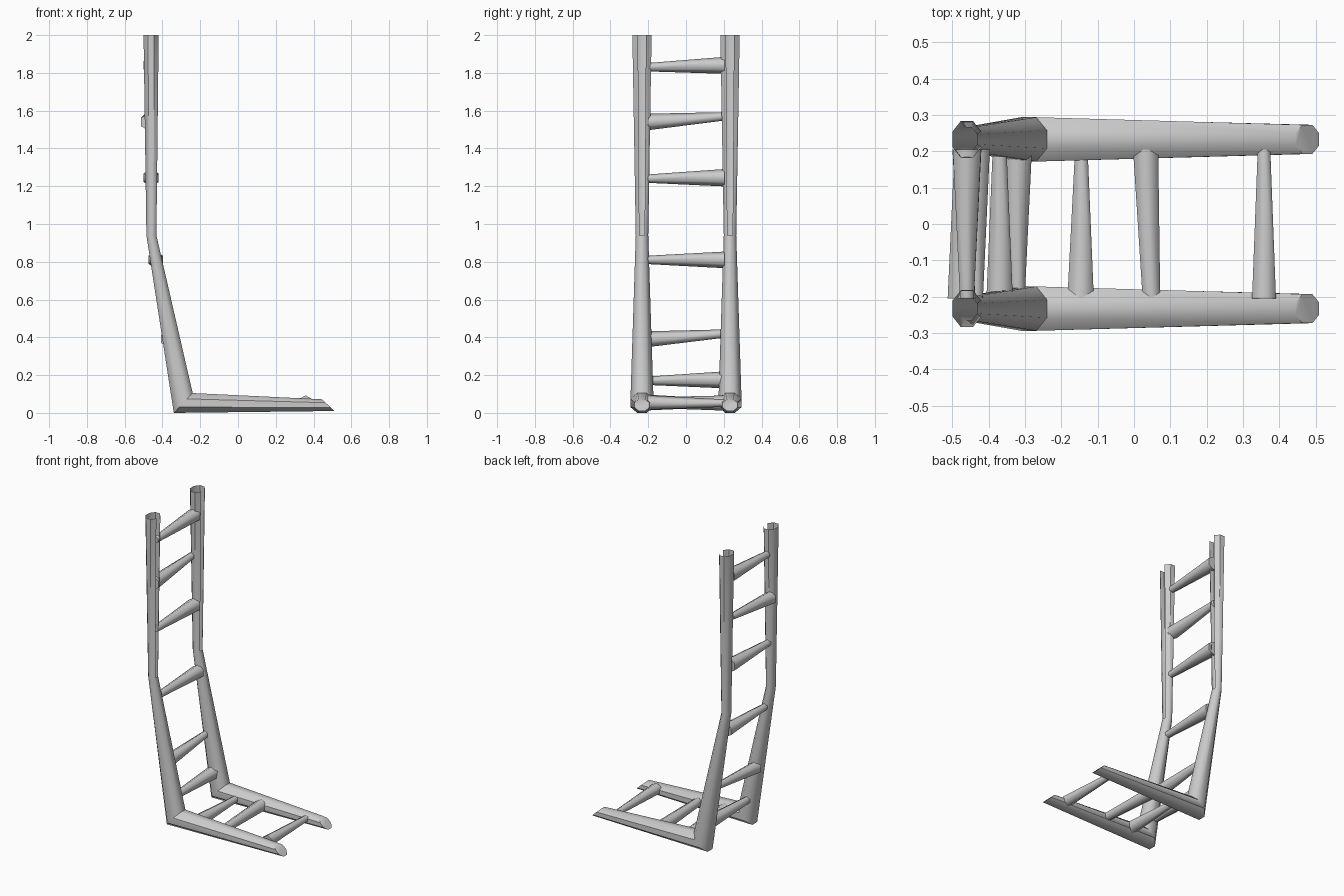
import bpy, bmesh
from math import cos, sin, pi

if "Cube" in bpy.data.objects:
    bpy.data.objects.remove(bpy.data.objects["Cube"])


def finish(name, bm, angle):
    bmesh.ops.recalc_face_normals(bm, faces=bm.faces)
    me = bpy.data.meshes.new(name)
    bm.to_mesh(me)
    bm.free()
    ob = bpy.data.objects.new(name, me)
    bpy.context.collection.objects.link(ob)
    bpy.ops.object.select_all(action='DESELECT')
    ob.select_set(True)
    bpy.context.view_layer.objects.active = ob
    bpy.ops.object.shade_smooth_by_angle(angle=angle)
    return ob


def loft(bm, rings):
    """Skin consecutive vertex rings; returns the face bands."""
    bands = []
    for r0, r1 in zip(rings, rings[1:]):
        n = len(r0)
        bands.append([bm.faces.new((r0[i], r0[(i + 1) % n], r1[(i + 1) % n], r1[i]))
                      for i in range(n)])
    return bands


# Rail stations: outer point (x, z), inner point (x, z), half width in y
STATIONS = [
    ((0.51, 0.010), (0.445, 0.072), 0.040),   # slanted toe cut
    ((-0.34, 0.0), (-0.24, 0.105), 0.061),    # mitred heel
    ((-0.485, 0.94), (-0.432, 0.94), 0.033),  # bend in the upright
    ((-0.50, 2.0), (-0.42, 2.0), 0.051),      # open top
]
SIDES = 8


def rail(name, yc):
    bm = bmesh.new()
    rings = []
    k = 1 / cos(pi / SIDES)
    for (ax, az), (bx, bz), hy in STATIONS:
        ring = []
        for i in range(SIDES):
            t = 2 * pi * (i + 0.5) / SIDES
            c, s = cos(t) * k / 2, sin(t) * k * hy
            ring.append(bm.verts.new(((ax + bx) / 2 + c * (bx - ax), yc + s,
                                      (az + bz) / 2 + c * (bz - az))))
        rings.append(ring)
    bands = loft(bm, rings)
    bm.faces.new(rings[0])
    # the upper tube is an open channel along its front facet
    bmesh.ops.delete(bm, geom=[bands[-1][SIDES - 1]], context='FACES_ONLY')
    finish(name, bm, 0.87)


def rung(name, p0, r0, p1, r1):
    """Tapered six-sided bar between (x, z) at the -y end and (x, z) at the +y end."""
    bm = bmesh.new()
    rings = []
    for (x, z), r, y in ((p0, r0, -0.205), (p1, r1, 0.205)):
        rings.append([bm.verts.new((x + r * cos(i * pi / 3 + pi / 6), y,
                                    z + r * sin(i * pi / 3 + pi / 6)))
                      for i in range(6)])
    loft(bm, rings)
    for r in rings:
        bm.faces.new(r)
    finish(name, bm, 1.1)


rail("rail_left", -0.233)
rail("rail_right", 0.233)

# Upright rungs: x, z and radius at each end
for i, (x, z0, r0, z1, r1) in enumerate([
        (-0.32, 0.17, 0.022, 0.175, 0.045),
        (-0.37, 0.39, 0.042, 0.42, 0.022),
        (-0.435, 0.81, 0.022, 0.81, 0.044),
        (-0.46, 1.24, 0.022, 1.245, 0.046),
        (-0.475, 1.54, 0.044, 1.57, 0.022),
        (-0.46, 1.83, 0.022, 1.84, 0.045)]):
    rung(f"upright_rung_{i + 1}", (x, z0), r0, (x, z1), r1)

# Foot rungs near the ground
for i, (x0, r0, x1, r1) in enumerate([
        (-0.147, 0.042, -0.145, 0.020),
        (0.048, 0.028, 0.032, 0.040),
        (0.358, 0.038, 0.358, 0.020)]):
    rung(f"foot_rung_{i + 1}", (x0, 0.055), r0, (x1, 0.052), r1)
